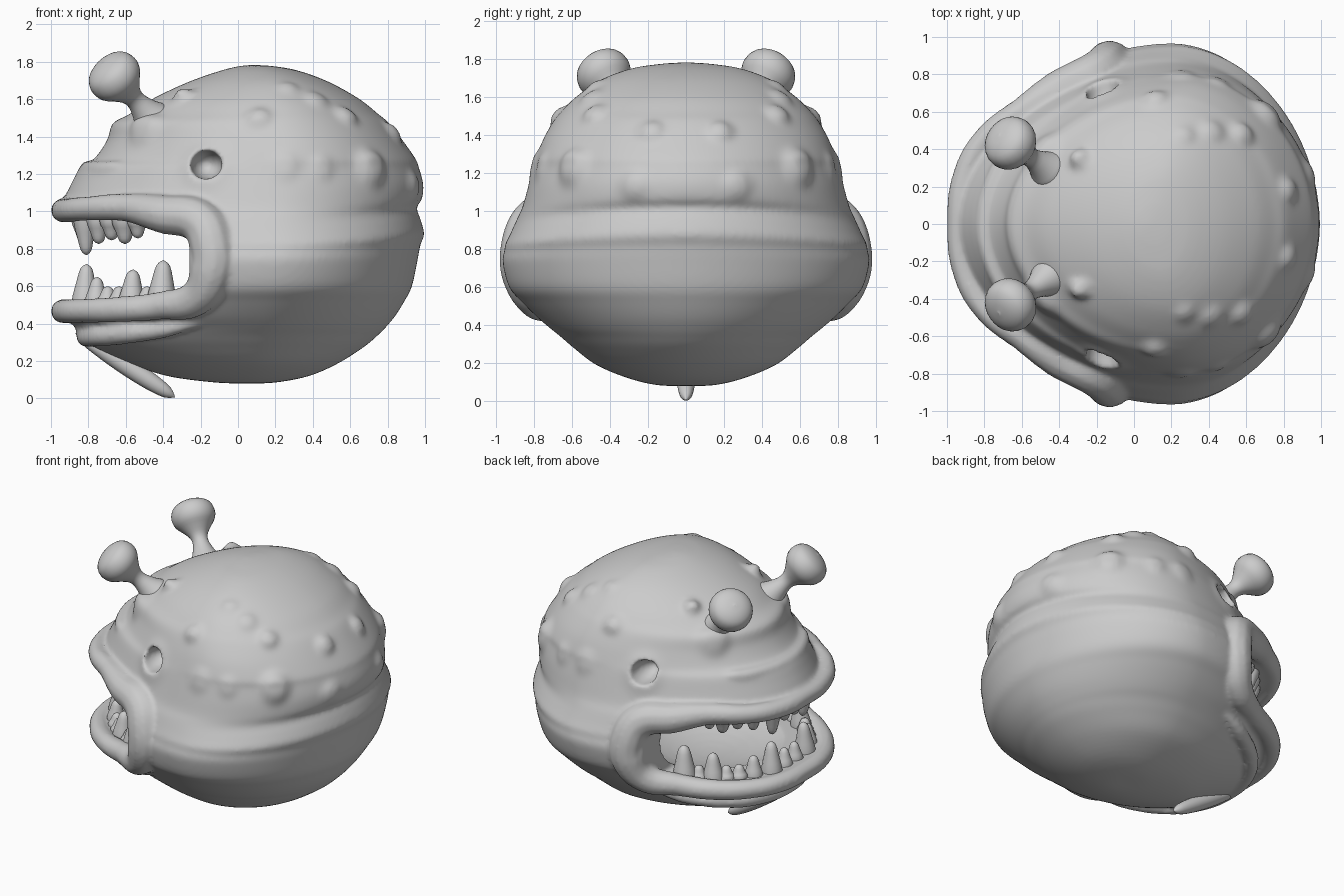
import bpy, bmesh, math
from mathutils import Vector

if "Cube" in bpy.data.objects:
    bpy.data.objects.remove(bpy.data.objects["Cube"])

# Head slices: height, front x, back x, half width
ROWS = [(.08, .04, .06, .005), (.085, -.12, .2, .15), (.12, -.38, .38, .3), (.19, -.58, .54, .47),
        (.28, -.78, .68, .59), (.34, -.86, .75, .66), (.38, -.87, .79, .71), (.44, -.93, .84, .78),
        (.52, -.94, .89, .86), (.60, -.94, .93, .93), (.74, -.94, .96, .965), (.82, -.93, .975, .955),
        (.88, -.93, .995, .95), (.96, -.94, .975, .92), (1.02, -.95, .955, .89), (1.07, -.93, .985, .86),
        (1.15, -.89, .99, .83), (1.24, -.84, .965, .80), (1.28, -.77, .95, .79), (1.38, -.70, .88, .75),
        (1.47, -.67, .81, .70), (1.52, -.58, .75, .66), (1.6, -.46, .65, .58), (1.69, -.27, .49, .45),
        (1.75, -.1, .33, .29), (1.775, .0, .2, .13), (1.783, .07, .09, .005)]
P = 1.9


def select(ob):
    bpy.ops.object.select_all(action='DESELECT')
    ob.select_set(True)
    bpy.context.view_layer.objects.active = ob


def finish(ob, angle=50):
    select(ob)
    bpy.ops.object.shade_smooth_by_angle(angle=math.radians(angle))
    return ob


def make(name, verts, faces):
    me = bpy.data.meshes.new(name)
    me.from_pydata([tuple(v) for v in verts], [], faces)
    bm = bmesh.new()
    bm.from_mesh(me)
    bmesh.ops.recalc_face_normals(bm, faces=bm.faces)
    bm.to_mesh(me)
    bm.free()
    ob = bpy.data.objects.new(name, me)
    bpy.context.collection.objects.link(ob)
    return ob


def skin(rings, n):
    faces = [(i * n + j, i * n + (j + 1) % n, (i + 1) * n + (j + 1) % n, (i + 1) * n + j)
             for i in range(rings - 1) for j in range(n)]
    return faces + [tuple(range(n)), tuple((rings - 1) * n + j for j in range(n))]


def spline(rows, steps):
    out = []
    for i in range(len(rows) - 1):
        a, b, c, d = (rows[max(0, min(len(rows) - 1, i + k))] for k in (-1, 0, 1, 2))
        for s in range(steps):
            t = s / steps
            out.append(tuple(.5 * (2 * q + (r - p) * t + (2 * p - 5 * q + 4 * r - w) * t * t
                                   + (3 * q - p - 3 * r + w) * t ** 3)
                             for p, q, r, w in zip(a, b, c, d)))
    return out + [rows[-1]]


def lathe(name, base, direction, profile, n=16):
    """Turned shape along any direction; profile is (radius, distance)."""
    q = Vector(direction).to_track_quat('Z', 'Y')
    pts = spline(profile, 3)
    verts = [Vector(base) + q @ Vector((r * math.cos(2 * math.pi * j / n), r * math.sin(2 * math.pi * j / n), t))
             for r, t in pts for j in range(n)]
    return finish(make(name, verts, skin(len(pts), n)))


def slice_shape(row):
    z, xf, xb, w = row
    cx = (xf + xb) / 2 + .1 * (xb - xf)
    return z, cx, cx - xf, xb - cx, w


def surface(x, z):
    """Point on the head (y > 0) at a given x and height."""
    i = max(k for k in range(len(ROWS) - 1) if ROWS[k][0] <= z)
    t = (z - ROWS[i][0]) / (ROWS[i + 1][0] - ROWS[i][0])
    z, cx, af, ab, w = slice_shape([p + (q - p) * t for p, q in zip(ROWS[i], ROWS[i + 1])])
    u = min(1, abs(x - cx) / (ab if x > cx else af))
    return Vector((x, w * (1 - u ** P) ** (1 / P), z))


# Head with warts pushed out of the surface: x, z, radius, height
WARTS = [(.11, 1.5, .06, .03), (.42, 1.6, .06, .02), (.27, 1.66, .05, .015), (.58, 1.51, .06, .03),
         (.25, 1.25, .07, .015), (.45, 1.24, .06, .015), (.71, 1.24, .09, .04), (.825, 1.42, .06, .03),
         (.94, 1.14, .07, .02), (-.29, 1.61, .05, .05), (-.17, 1.25, .12, .02), (-.5, 1.45, .1, .03)]
centre = Vector((.1, 0, .9))
warts = [(surface(x, z), r, h) for x, z, r, h in WARTS]
N = 144
slices = spline(ROWS, 5)
verts = []
for row in slices:
    z, cx, af, ab, w = slice_shape(row)
    for j in range(N):
        c, s = math.cos(2 * math.pi * j / N), math.sin(2 * math.pi * j / N)
        v = Vector((cx + (ab if c > 0 else af) * math.copysign(abs(c) ** (2 / P), c),
                    w * math.copysign(abs(s) ** (2 / P), s), z))
        m = Vector((v.x, abs(v.y), v.z))
        push = sum(h * math.exp(-((m - p).length / r) ** 4) for p, r, h in warts)
        v += (v - centre).normalized() * push
        v.z -= .07 * s * s * math.exp(-((z - .97) / .16) ** 2)  # ridges droop to the sides
        verts.append(v)
head = make("head", verts, skin(len(slices), N))


# Cut the open mouth, the throat and the two eye sockets
def cut(kind, loc, scale):
    if kind == "box":
        bpy.ops.mesh.primitive_cube_add(size=2, location=loc)
    else:
        bpy.ops.mesh.primitive_uv_sphere_add(segments=40, ring_count=24, location=loc)
    cutter = bpy.context.object
    cutter.scale = scale
    cutter.hide_render = True
    mod = head.modifiers.new("cut", 'BOOLEAN')
    mod.operation, mod.solver, mod.object = 'DIFFERENCE', 'EXACT', cutter
    select(head)
    bpy.ops.object.modifier_apply(modifier=mod.name)
    bpy.data.objects.remove(cutter)


cut("box", (-.76, 0, .735), (.5, 1.3, .222))
cut("ball", (-.2, 0, .741), (.66, .66, .335))
eye = surface(-.17, 1.25)
for s in (1, -1):
    cut("ball", (eye.x, s * eye.y, eye.z), (.085, .16, .078))


def tube(name, half, depth, cyclic):
    """Smooth tube through points mirrored across y = 0: x, y, z, radius factor."""
    mirror = [(x, -y, z, r) for x, y, z, r in (half[1:-1] if cyclic else half[1:])]
    pts = half + mirror[::-1] if cyclic else mirror[::-1] + half
    cu = bpy.data.curves.new(name, 'CURVE')
    cu.dimensions, cu.bevel_depth, cu.bevel_resolution = '3D', depth, 4
    cu.use_fill_caps = True
    sp = cu.splines.new('BEZIER')
    sp.bezier_points.add(len(pts) - 1)
    for b, (x, y, z, r) in zip(sp.bezier_points, pts):
        b.co, b.radius = (x, y, z), r
        b.handle_left_type = b.handle_right_type = 'AUTO'
    sp.use_cyclic_u = cyclic
    ob = bpy.data.objects.new(name, cu)
    bpy.context.collection.objects.link(ob)
    select(ob)
    bpy.ops.object.convert(target='MESH')
    return bpy.context.object


# Lips round the mouth, thick at the corners, and folds on chin and snout
soft = [tube("lips", [
    (-.935, 0, 1.005, 1), (-.91, .24, 1.005, 1), (-.8, .45, 1.015, 1), (-.6, .60, 1.02, 1.15),
    (-.4, .72, .985, 1.6), (-.2, .81, .94, 1.8), (-.14, .855, .82, 1.85), (-.14, .855, .68, 1.85),
    (-.22, .80, .54, 1.5), (-.42, .69, .495, 1.15), (-.65, .575, .475, 1.05), (-.83, .40, .468, 1),
    (-.915, .22, .466, 1), (-.935, 0, .466, 1)], .065, True),
    tube("chin_fold", [(-.81, 0, .33, 1), (-.77, .22, .33, 1), (-.64, .42, .34, 1), (-.4, .59, .37, .9),
                       (-.15, .69, .42, .3)], .055, False),
    tube("snout_fold", [(-.8, 0, 1.22, 1), (-.76, .2, 1.22, 1), (-.66, .38, 1.225, .9),
                        (-.5, .5, 1.24, .3)], .05, False)]

# Fuse the soft parts into one skin
select(head)
for ob in soft:
    ob.select_set(True)
bpy.ops.object.join()
mod = head.modifiers.new("fuse", 'REMESH')
mod.mode, mod.voxel_size = 'VOXEL', .016
mod = head.modifiers.new("relax", 'SMOOTH')
mod.factor, mod.iterations = .5, 5
for name in ("fuse", "relax"):
    bpy.ops.object.modifier_apply(modifier=name)
finish(head, 60)

# Eye stalks, and teeth as x, y, length, radius
STALK = [(0, -.1), (.11, -.09), (.075, 0), (.053, .07), (.06, .12), (.095, .17), (.135, .22), (.146, .275),
         (.125, .33), (.07, .362), (0, .372)]
LOWER = [(-.83, .06, .13, .055), (-.82, .19, .22, .07), (-.76, .31, .15, .06), (-.7, .39, .1, .055),
         (-.64, .45, .1, .055), (-.57, .50, .19, .07), (-.49, .55, .1, .055), (-.41, .6, .24, .08)]
UPPER = [(-.83, .06, .14, .06), (-.82, .18, .2, .06), (-.75, .30, .14, .06), (-.68, .38, .12, .06),
         (-.61, .45, .14, .065), (-.54, .5, .11, .055)]
for side, s in (("left", 1), ("right", -1)):
    lathe("eye_stalk_" + side, (-.5, .32 * s, 1.54), (-.6, .42 * s, .68), STALK, 24)
    for name, row, z, up in (("lower", LOWER, .5, 1), ("upper", UPPER, .965, -1)):
        for k, (x, y, h, r) in enumerate(row):
            lathe(f"{name}_tooth_{side}_{k + 1}", (x, y * s, z), (.05, -.03 * s, up),
                  [(0, -.05), (r * .9, -.045), (r, .02), (r * .75, h * .5), (r * .45, h * .88), (0, h)], 12)

# Slim barb hanging below the chin
lathe("chin_barb", (-.87, 0, .35), (.53, 0, -.342),
      [(0, 0), (.03, .06), (.045, .2), (.05, .36), (.045, .5), (.03, .59), (0, .635)])
